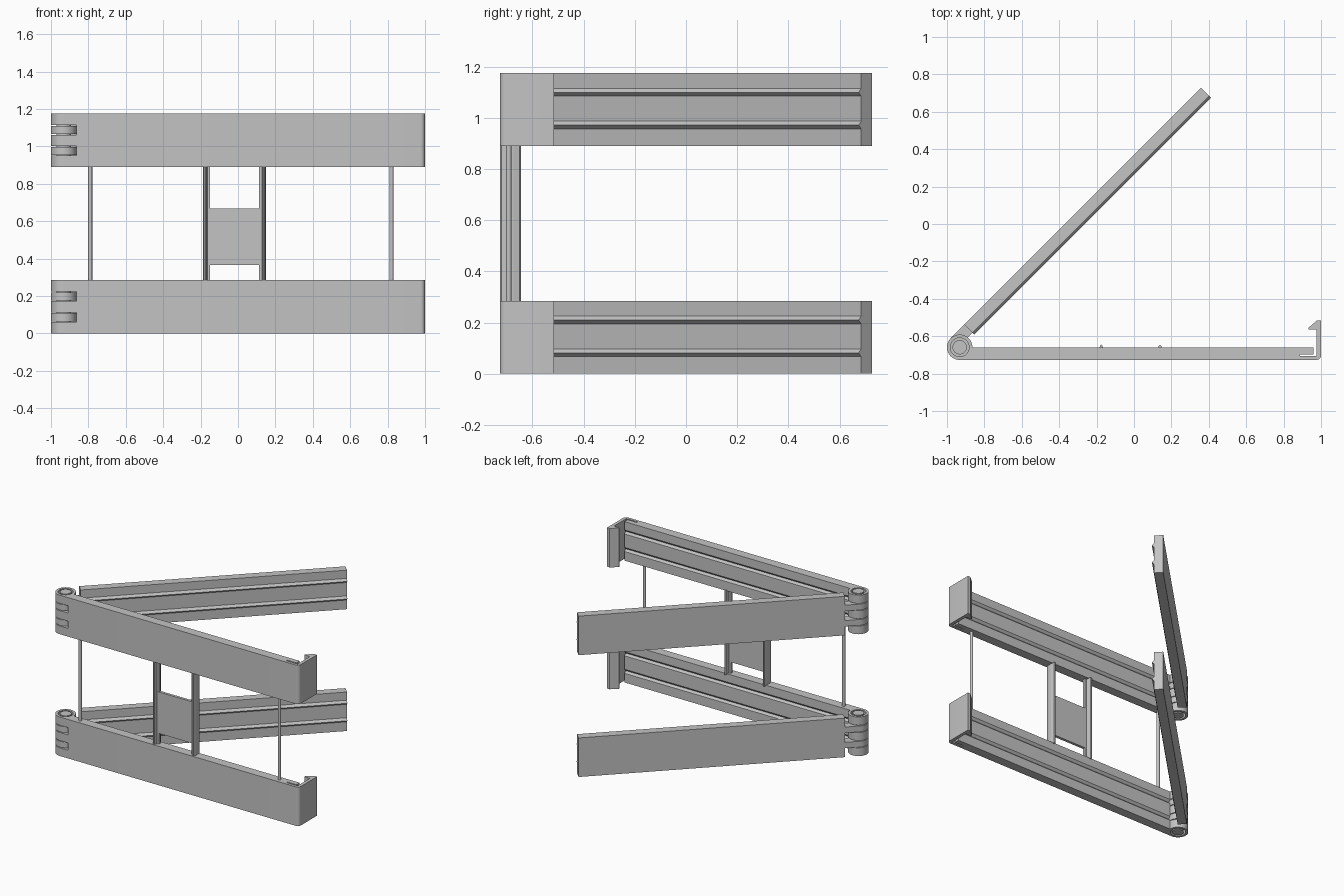
import bpy, bmesh, math
from mathutils import Matrix, Vector

if "Cube" in bpy.data.objects:
    bpy.data.objects.remove(bpy.data.objects["Cube"])

grey = bpy.data.materials.new("light_grey")
grey.diffuse_color = (0.55, 0.55, 0.55, 1)
grey.use_nodes = True
grey.node_tree.nodes["Principled BSDF"].inputs["Base Color"].default_value = grey.diffuse_color

H = 0.285                      # height of one clip
HX, HY, R = -0.932, -0.659, 0.068   # hinge centre and knuckle radius
OPEN = Matrix.Translation((HX, HY, 0)) @ Matrix.Rotation(math.radians(45), 4, 'Z')


def finish(name, bm, matrix, smooth):
    bmesh.ops.recalc_face_normals(bm, faces=bm.faces)
    bm.transform(matrix)
    me = bpy.data.meshes.new(name)
    bm.to_mesh(me)
    bm.free()
    me.materials.append(grey)
    ob = bpy.data.objects.new(name, me)
    bpy.context.collection.objects.link(ob)
    if smooth:
        bpy.context.view_layer.objects.active = ob
        ob.select_set(True)
        bpy.ops.object.shade_smooth_by_angle(angle=math.radians(30))
        ob.select_set(False)
    return ob


def prism(name, pts, lo, hi, axis='Z', matrix=Matrix(), smooth=False):
    """Extrude a 2D outline along Z (points are x,y) or X (points are y,z)."""
    bm = bmesh.new()
    put = (lambda p, h: (p[0], p[1], h)) if axis == 'Z' else (lambda p, h: (h, p[0], p[1]))
    a = [bm.verts.new(put(p, lo)) for p in pts]
    b = [bm.verts.new(put(p, hi)) for p in pts]
    bm.faces.new(a)
    bm.faces.new(b)
    n = len(pts)
    for i in range(n):
        j = (i + 1) % n
        bm.faces.new((a[i], a[j], b[j], b[i]))
    return finish(name, bm, matrix, smooth)


def rect(x0, y0, x1, y1):
    return [(x0, y0), (x1, y0), (x1, y1), (x0, y1)]


def circle(cx, cy, rx, ry, n=32):
    return [(cx + rx * math.cos(2 * math.pi * i / n),
             cy + ry * math.sin(2 * math.pi * i / n)) for i in range(n)]


def knuckle_outline(sign, n=48):
    """Circle whose quadrant on the arm side is squared off."""
    out = []
    for i in range(n):
        t = 2 * math.pi * i / n
        c, s = math.cos(t), math.sin(t)
        k = R / max(abs(c), abs(s)) if c > 0 and s * sign > 0 else R
        out.append((k * c, k * s))
    return out


def ring(name, outer, bore, lo, hi, matrix):
    bm = bmesh.new()
    n = len(outer)
    inner = circle(0, 0, bore, bore, n)
    rows = [[bm.verts.new((*p, h)) for p in pts]
            for pts, h in ((outer, lo), (outer, hi), (inner, hi), (inner, lo))]
    for k in range(4):
        a, b = rows[k], rows[(k + 1) % 4]
        for i in range(n):
            j = (i + 1) % n
            bm.faces.new((a[i], a[j], b[j], b[i]))
    return finish(name, bm, matrix, True)


def ribbed(back, face, depth):
    """Arm section: flat back, inner face with two V ribs (or grooves)."""
    pts = [(back, 0), (face, 0)]
    for z in (0.067, 0.195):
        pts += [(face, z), (face + depth, z + 0.014), (face, z + 0.030)]
    return pts + [(face, H), (back, H)]


def clip(z0, tag):
    up = Matrix.Translation((0, 0, z0))
    swing = up @ OPEN
    # front arm with grooves
    prism(tag + "_front_arm", ribbed(-0.697, -0.660, -0.014), HX + R, 0.96, 'X', up)
    # outer wall with rounded corner and latch hook
    corner = [(0.975 + 0.025 * math.sin(math.radians(a)),
               -0.702 - 0.025 * math.cos(math.radians(a))) for a in range(0, 91, 15)]
    hook = [(HX + R, -0.727)] + corner + [
        (1.0, -0.516), (0.978, -0.516), (0.932, -0.556), (0.932, -0.564), (0.976, -0.564),
        (0.976, -0.707), (0.887, -0.707), (0.887, -0.697), (HX + R, -0.697)]
    prism(tag + "_latch_hook", hook, 0, H, 'Z', up, True)
    # hinge: three front rings, two back lugs and the pin
    for lo, hi in ((0, 0.06), (0.113, 0.172), (0.225, H)):
        ring(tag + "_front_knuckle", knuckle_outline(-1), 0.05, lo, hi,
             up @ Matrix.Translation((HX, HY, 0)))
    for lo, hi in ((0.065, 0.108), (0.177, 0.220)):
        prism(tag + "_back_knuckle", knuckle_outline(1), lo, hi, 'Z', swing, True)
        prism(tag + "_back_lug", rect(0.04, 0.006, 0.11, R), lo, hi, 'Z', swing)
    prism(tag + "_hinge_pin", circle(0, 0, 0.038, 0.038), 0, H, 'Z', swing, True)
    # back arm with ribs
    prism(tag + "_back_arm", ribbed(R, 0.007, -0.014), 0.103, 1.893, 'X', swing)


clip(0, "lower")
clip(0.89, "upper")

# thin rods joining the clips
for x in (-0.79, 0.82):
    prism("link_rod", circle(x, -0.693, 0.011, 0.011, 16), 0.28, 0.895, smooth=True)

# label holder rails with an inward lip, and the label plate
for x, s in ((-0.175, 1), (0.139, -1)):
    rail = [(0, -0.727), (0.006, -0.722), (0.012, -0.700), (0.012, -0.675), (0.006, -0.650),
            (0, -0.645), (-0.006, -0.650), (-0.012, -0.675), (-0.012, -0.700), (-0.006, -0.722)]
    prism("holder_rail", [(x + s * a, b) for a, b in rail], 0.28, 0.895)
    prism("holder_lip", rect(x, -0.700, x + s * 0.026, -0.680), 0.28, 0.895)
prism("label_plate", rect(-0.165, -0.703, 0.130, -0.683), 0.365, 0.668)
